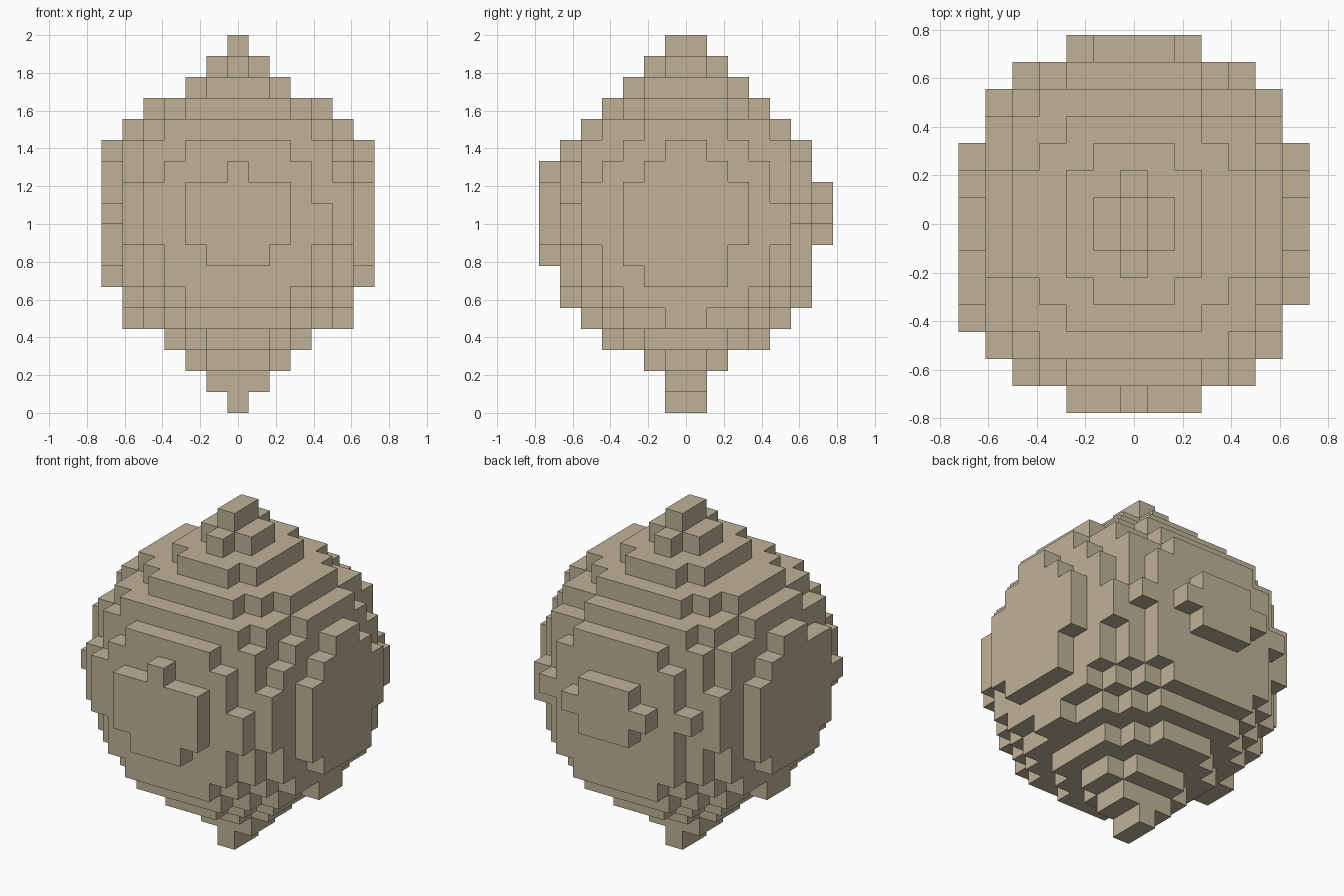
import bpy
import bmesh
import math
from mathutils import Vector

default_cube = bpy.data.objects.get("Cube")
if default_cube:
    bpy.data.objects.remove(default_cube, do_unlink=True)

# Block size, grid reach and a slight off-centre lean of the round body
BLOCK = 1 / 9
REACH = 8
LEAN = 0.05

# Squared radius of every layer in blocks, from the bottom tip to the top tip
LAYERS = [1, 2, 5, 14, 26, 35.2, 40.2, 42.75, 46.4,
          47.6, 45.95, 41.8, 37.2, 29.65, 19.5, 8.5, 3, 1]


def filled(i, j, k):
    """True where a block lies inside the round cross-section of its layer."""
    if not 0 <= k < len(LAYERS):
        return False
    return (i + LEAN) ** 2 + (j + 0.5 + LEAN) ** 2 < LAYERS[k]


def add_side(bm, centre, direction):
    """Add the square side of a block that faces the given direction."""
    normal = Vector(direction)
    across = Vector((direction[1], direction[2], direction[0]))
    along = normal.cross(across)
    middle = centre + normal / 2
    corners = [middle + (across * a + along * b) / 2
               for a, b in ((-1, -1), (1, -1), (1, 1), (-1, 1))]
    bm.faces.new([bm.verts.new(c * BLOCK) for c in corners])


def sand_material():
    mat = bpy.data.materials.new("sand_stone")
    colour = (0.52, 0.445, 0.31, 1)
    mat.use_nodes = True
    mat.diffuse_color = colour
    shader = next(n for n in mat.node_tree.nodes if n.type == "BSDF_PRINCIPLED")
    shader.inputs["Base Color"].default_value = colour
    shader.inputs["Roughness"].default_value = 0.9
    return mat


# Outer skin of the stacked block layers
DIRECTIONS = [(1, 0, 0), (-1, 0, 0), (0, 1, 0), (0, -1, 0), (0, 0, 1), (0, 0, -1)]
bm = bmesh.new()
for k in range(len(LAYERS)):
    for i in range(-REACH, REACH + 1):
        for j in range(-REACH, REACH):
            if not filled(i, j, k):
                continue
            for d in DIRECTIONS:
                if not filled(i + d[0], j + d[1], k + d[2]):
                    add_side(bm, Vector((i, j + 0.5, k + 0.5)), d)

# Join the squares into clean flat steps
bmesh.ops.remove_doubles(bm, verts=bm.verts, dist=BLOCK / 100)
bmesh.ops.dissolve_limit(bm, angle_limit=math.radians(1),
                         verts=bm.verts, edges=bm.edges)

mesh = bpy.data.meshes.new("stepped_ball")
bm.to_mesh(mesh)
bm.free()
mesh.materials.append(sand_material())
ball = bpy.data.objects.new("stepped_ball", mesh)
bpy.context.collection.objects.link(ball)
